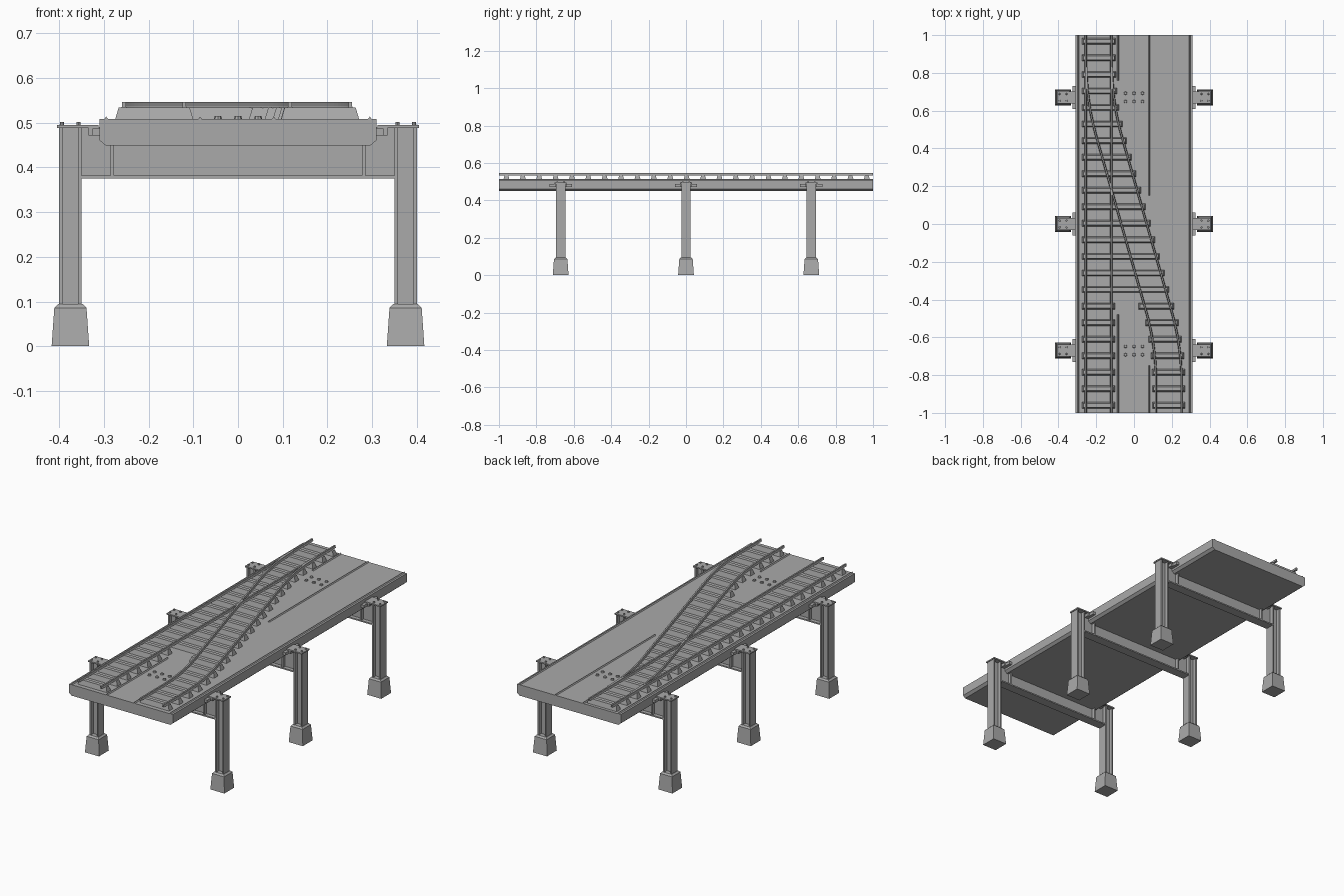
import bpy, bmesh
from mathutils import Vector

cube = bpy.data.objects.get("Cube")
if cube:
    bpy.data.objects.remove(cube, do_unlink=True)

grey = bpy.data.materials.new("concrete grey")
grey.use_nodes = True
colour = (0.4, 0.4, 0.4, 1)
grey.diffuse_color = colour
grey.node_tree.nodes["Principled BSDF"].inputs["Base Color"].default_value = colour


def finish(name, bm):
    bmesh.ops.recalc_face_normals(bm, faces=bm.faces)
    mesh = bpy.data.meshes.new(name)
    bm.to_mesh(mesh)
    bm.free()
    mesh.materials.append(grey)
    obj = bpy.data.objects.new(name, mesh)
    bpy.context.collection.objects.link(obj)
    return obj


def box(bm, x, y, z, inset_x=0, inset_y=0):
    """Box from ranges; the insets narrow its top."""
    cx, cy, cz = sum(x) / 2, sum(y) / 2, sum(z) / 2
    verts = bmesh.ops.create_cube(bm, size=1)["verts"]
    for v in verts:
        sx, sy, top = v.co.x * 2, v.co.y * 2, v.co.z > 0
        v.co = Vector((cx + sx * ((x[1] - x[0]) / 2 - inset_x * top),
                       cy + sy * ((y[1] - y[0]) / 2 - inset_y * top),
                       z[1] if top else z[0]))


def sweep(bm, profile, path):
    """Extrude a closed x-z profile along points running in y."""
    rings = [[bm.verts.new((px + x, py, z)) for x, z in profile] for px, py in path]
    n = len(profile)
    for a, b in zip(rings, rings[1:]):
        for i in range(n):
            bm.faces.new((a[i], a[(i + 1) % n], b[(i + 1) % n], b[i]))
    bm.faces.new(rings[0])
    bm.faces.new(rings[-1])


def stud(bm, x, y, z, radius, height):
    made = bmesh.ops.create_cone(bm, segments=8, cap_ends=True, radius1=radius,
                                 radius2=radius * 0.8, depth=height)
    bmesh.ops.translate(bm, verts=made["verts"], vec=(x, y, z + height / 2))


def branch(y):
    """Centre line of the diverging track: a straight run eased at both ends."""
    slope, start, end = 0.285, 0.46, 0.83
    a = min(abs(y), end)
    d = slope * min(a, start)
    if a > start:
        t = a - start
        d += slope * (t - t * t / (2 * (end - start)))
    return -d if y > 0 else d


DECK = 0.508
MAIN = -0.1875
GAUGE = 0.0675
BENTS = (-0.67, 0, 0.67)

# Deck slab with chamfered lower edges
bm = bmesh.new()
half = [(0.296, 0.449), (0.31, 0.461), (0.31, DECK)]
sweep(bm, half + [(-x, z) for x, z in reversed(half)], [(0, -1), (0, 1)])
finish("deck", bm)

# Thin ridges along the edges and beside the tracks
bm = bmesh.new()
ridge = [(-0.005, DECK - 0.001), (0, DECK + 0.006), (0.005, DECK - 0.001)]
for x, y0, y1 in [(-0.295, -1, 1), (0.295, -1, 1), (-0.085, -1, -0.48),
                  (-0.085, 0.76, 1), (0.08, -1, -0.75), (0.08, 0.15, 1)]:
    sweep(bm, ridge, [(x, y0), (x, y1)])
finish("deck_ridges", bm)

# Studs grouped over the end supports
bm = bmesh.new()
for y in (BENTS[0], BENTS[2]):
    for x in (-0.045, 0, 0.045):
        for dy in (-0.022, 0.022):
            stud(bm, x, y + dy, DECK, 0.009, 0.007)
finish("deck_studs", bm)

# Tapered sleepers: shared where the tracks overlap, split further on
bm = bmesh.new()
for i in range(23):
    y = 0.967 - i * 0.0876
    left, right = MAIN - 0.0875, branch(y) + 0.0875
    spans = [(left, right)]
    if y < -0.4:
        spans = [(left, MAIN + 0.0875), (right - 0.175 - 0.012 * (y > -0.5), right)]
    for span in spans:
        box(bm, span, (y - 0.017, y + 0.017), (DECK - 0.001, 0.534), 0.008, 0.007)
finish("sleepers", bm)

# Rails with a wider foot
bm = bmesh.new()
rail = [(-0.006, 0.533), (0.006, 0.533), (0.004, 0.537), (0.004, 0.546),
        (-0.004, 0.546), (-0.004, 0.537)]
curve = [(branch(y), y) for y in [0.83 - k * 0.0415 for k in range(41)] + [-1]]
for side in (-GAUGE, GAUGE):
    sweep(bm, rail, [(MAIN + side, -1), (MAIN + side, 1)])
    sweep(bm, rail, [(x + side, y) for x, y in curve])
finish("rails", bm)

# Supports: cross girder between two columns
for n, y in enumerate(BENTS, 1):
    def wide(w):
        return (y - w, y + w)

    bm = bmesh.new()
    box(bm, (-0.351, 0.351), wide(0.004), (0.378, 0.488))
    box(bm, (-0.351, 0.351), wide(0.025), (0.375, 0.382))
    for x in (-0.281, 0.281):
        box(bm, (x - 0.004, x + 0.004), wide(0.022), (0.38, 0.452))
    finish(f"cross_girder_{n}", bm)

    for side, word in ((1, "left"), (-1, "right")):
        def span(a, b):
            return tuple(sorted((a * side, b * side)))

        # Tapered footing with a sloped top
        bm = bmesh.new()
        box(bm, span(0.333, 0.417), wide(0.042), (0, 0.086), 0.006, 0.006)
        box(bm, span(0.339, 0.411), wide(0.036), (0.086, 0.094), 0.008, 0.008)
        finish(f"{word}_footing_{n}", bm)

        # H-section column
        bm = bmesh.new()
        box(bm, span(0.35, 0.358), wide(0.025), (0.09, 0.489))
        box(bm, span(0.393, 0.401), wide(0.025), (0.09, 0.489))
        box(bm, span(0.357, 0.394), wide(0.005), (0.09, 0.489))
        finish(f"{word}_column_{n}", bm)

        # Cap plate, bolts and deck bracket
        bm = bmesh.new()
        box(bm, span(0.312, 0.405), wide(0.032), (0.488, 0.495))
        for x in (0.357, 0.394):
            for dy in (-0.018, 0.018):
                stud(bm, x * side, y + dy, 0.495, 0.005, 0.007)
        box(bm, span(0.305, 0.326), wide(0.06), (0.472, 0.487))
        box(bm, span(0.305, 0.335), wide(0.03), (0.472, 0.49))
        finish(f"{word}_cap_{n}", bm)
